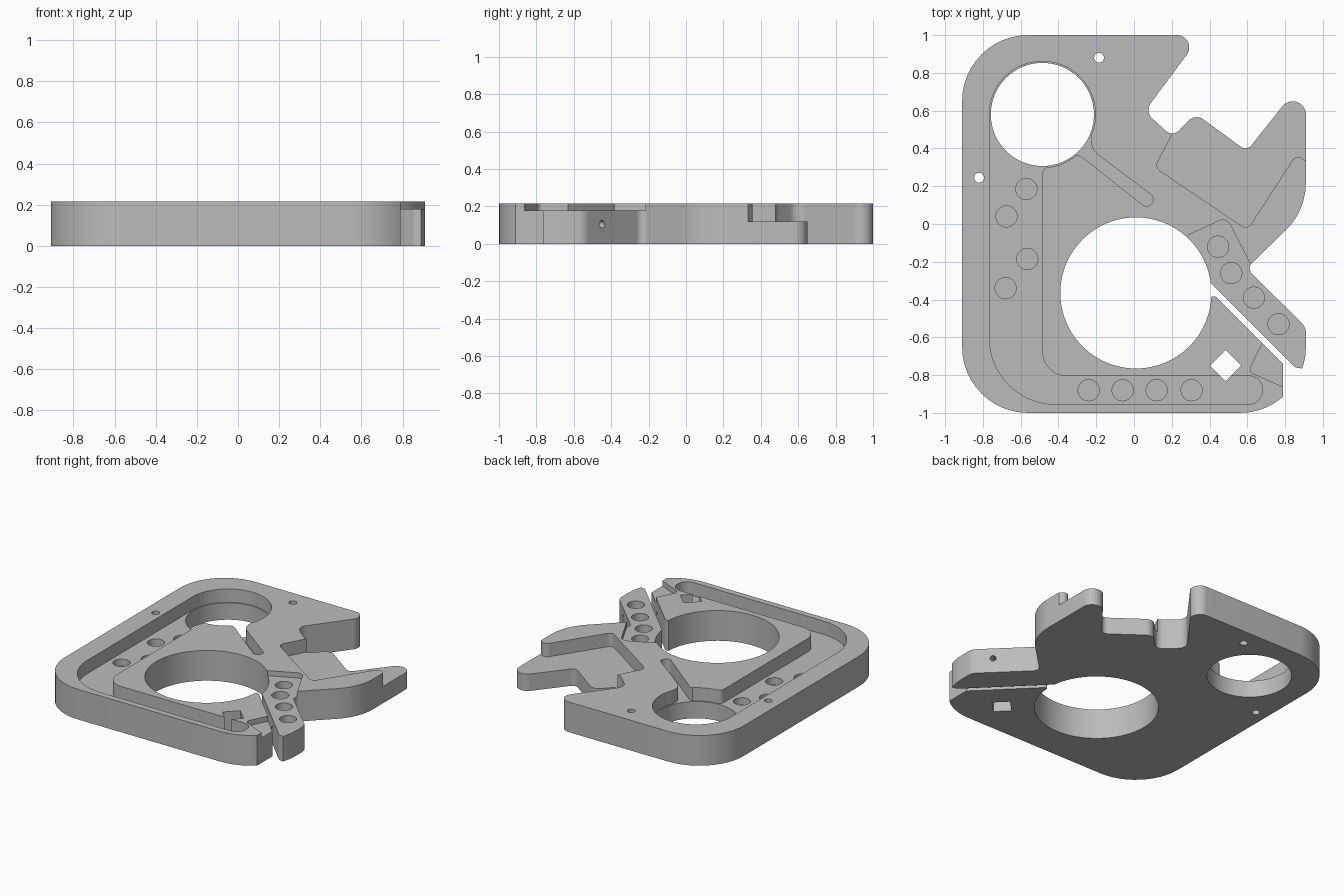
import bpy, bmesh, math
from mathutils import Vector

cube = bpy.data.objects.get("Cube")
if cube:
    bpy.data.objects.remove(cube, do_unlink=True)

HEIGHT = 0.215
FLOOR = 0.12      # deep pockets
SHALLOW = 0.178   # lever and notch recess
OVER, UNDER = 0.4, -0.2

grey = bpy.data.materials.new("plain grey")
grey.use_nodes = True
grey.diffuse_color = (0.5, 0.5, 0.5, 1)
grey.node_tree.nodes["Principled BSDF"].inputs["Base Color"].default_value = (0.5, 0.5, 0.5, 1)


def rounded(corners):
    """Turn (x, y, radius) corners into a filleted outline."""
    pts = []
    for i, (x, y, r) in enumerate(corners):
        v = Vector((x, y, 0))
        if r == 0:
            pts.append(v)
            continue
        before, after = corners[i - 1], corners[(i + 1) % len(corners)]
        a = (Vector((before[0], before[1], 0)) - v).normalized()
        b = (Vector((after[0], after[1], 0)) - v).normalized()
        half = a.angle(b) / 2
        centre = v + (a + b).normalized() * r / math.sin(half)
        reach = r / math.tan(half)
        start = (v + a * reach - centre).normalized()
        end = (v + b * reach - centre).normalized()
        sweep = math.pi - 2 * half
        steps = max(3, math.ceil(math.degrees(sweep) / 8))
        for k in range(steps + 1):
            t = k / steps
            spoke = start * math.sin((1 - t) * sweep) + end * math.sin(t * sweep)
            pts.append(centre + spoke * r / math.sin(sweep))
    return pts


def prism(name, pts, low, high):
    """Extrude a flat outline from low to high."""
    bm = bmesh.new()
    bottom = [bm.verts.new((p.x, p.y, low)) for p in pts]
    top = [bm.verts.new((p.x, p.y, high)) for p in pts]
    bm.faces.new(bottom)
    bm.faces.new(top)
    for i in range(len(pts)):
        bm.faces.new((bottom[i - 1], bottom[i], top[i], top[i - 1]))
    bmesh.ops.recalc_face_normals(bm, faces=bm.faces)
    mesh = bpy.data.meshes.new(name)
    bm.to_mesh(mesh)
    bm.free()
    mesh.materials.append(grey)
    obj = bpy.data.objects.new(name, mesh)
    bpy.context.collection.objects.link(obj)
    return obj


def disc(x, y, r, sides=64):
    return [Vector((x + r * math.cos(k * math.tau / sides),
                    y + r * math.sin(k * math.tau / sides), 0)) for k in range(sides)]


def cut(cutter):
    """Subtract a cutter from the plate and throw it away."""
    cutter.hide_render = True
    mod = plate.modifiers.new("cut", "BOOLEAN")
    mod.operation, mod.solver, mod.object = "DIFFERENCE", "EXACT", cutter
    bpy.context.view_layer.objects.active = plate
    bpy.ops.object.modifier_apply(modifier=mod.name)
    bpy.data.objects.remove(cutter, do_unlink=True)


def pocket(pts, floor):
    cut(prism("pocket_cutter", pts, floor, OVER))


# Plate outline
plate = prism("base_plate", rounded([
    (-0.91, 1, 0.35), (-0.91, -1, 0.35), (0.91, -1, 0.35),
    (0.91, -0.545, 0.08), (0.595, -0.235, 0.04), (0.91, 0.07, 0.35),
    (0.91, 0.78, 0.07), (0.597, 0.386, 0.04), (0.325, 0.585, 0.06),
    (0.205, 0.46, 0.05), (0.056, 0.596, 0.06), (0.357, 1, 0.065)]), 0, HEIGHT)

# Large bore and the slit that frees the lever
pocket(disc(0.01, -0.365, 0.4, 96), UNDER)
pocket(rounded([
    (0.35, -0.255, 0), (0.855, -0.76, 0.02), (0.89, -0.765, 0), (1.1, -0.9, 0), (1.1, -1.1, 0),
    (0.79, -1.1, 0), (0.79, -0.742, 0), (0.425, -0.377, 0.025),
    (0.39, -0.395, 0), (0.3, -0.35, 0)]), UNDER)

# Round opening with a thin ledge
pocket(disc(-0.485, 0.58, 0.281, 80), FLOOR)
pocket(disc(-0.485, 0.58, 0.273, 80), UNDER)

# L-shaped channel with a diagonal finger
pocket(rounded([
    (-0.765, 0.57, 0), (-0.765, -0.955, 0.35), (0.68, -0.955, 0.074),
    (0.68, -0.805, 0.07), (-0.485, -0.805, 0.13), (-0.485, 0.3, 0.04),
    (-0.4, 0.31, 0), (-0.3, 0.375, 0.05), (0.072, 0.081, 0.033),
    (0.115, 0.136, 0.033), (-0.235, 0.4, 0.1), (-0.21, 0.57, 0)]), FLOOR)

# Stepped arm
pocket(rounded([
    (0.2, 0.47, 0), (0.11, 0.3, 0.04), (0.6, -0.03, 0.035), (0.86, 0.37, 0.035),
    (0.94, 0.31, 0), (1.1, 0.31, 0), (1.1, 0.9, 0), (0.37, 0.9, 0)]), FLOOR)

# Lowered lever and the matching notch across the slit
pocket(rounded([
    (0.2, -0.2, 0), (0.285, -0.06, 0.03), (0.49, 0.035, 0.045), (0.625, -0.23, 0),
    (0.75, -0.2, 0), (1.1, -0.5, 0), (1.1, -0.83, 0), (0.9, -0.83, 0),
    (0.4, -0.33, 0)]), SHALLOW)
pocket(rounded([
    (0.69, -0.61, 0), (0.605, -0.78, 0.03), (0.84, -0.885, 0), (0.84, -0.765, 0)]), SHALLOW)

# Blind round seats in the channel and lever
for x, y in [(-0.57, 0.185), (-0.675, 0.04), (-0.565, -0.185), (-0.68, -0.34),
             (-0.24, -0.88), (-0.06, -0.88), (0.12, -0.88), (0.305, -0.88)]:
    pocket(disc(x, y, 0.056, 40), 0.07)
for x, y in [(0.445, -0.12), (0.515, -0.26), (0.635, -0.39), (0.765, -0.53)]:
    pocket(disc(x, y, 0.056, 40), 0.125)

# Pin holes and diamond nut hole
for x, y in [(-0.185, 0.88), (-0.82, 0.245)]:
    pocket(disc(x, y, 0.026, 32), UNDER)
pocket(disc(0.485, -0.75, 0.083, 4), UNDER)

# Screw hole drilled through the lever into the diamond hole
drill = prism("screw_drill", disc(0, 0, 0.02, 24), 0, 0.56)
drill.rotation_euler = (math.pi / 2, 0, -math.pi / 4)
drill.location = (0.9, -0.36, 0.105)
bpy.context.view_layer.update()
cut(drill)

# Smooth round walls, sharp edges
bpy.ops.object.select_all(action="DESELECT")
plate.select_set(True)
bpy.context.view_layer.objects.active = plate
bpy.ops.object.shade_smooth_by_angle(angle=math.radians(30))
